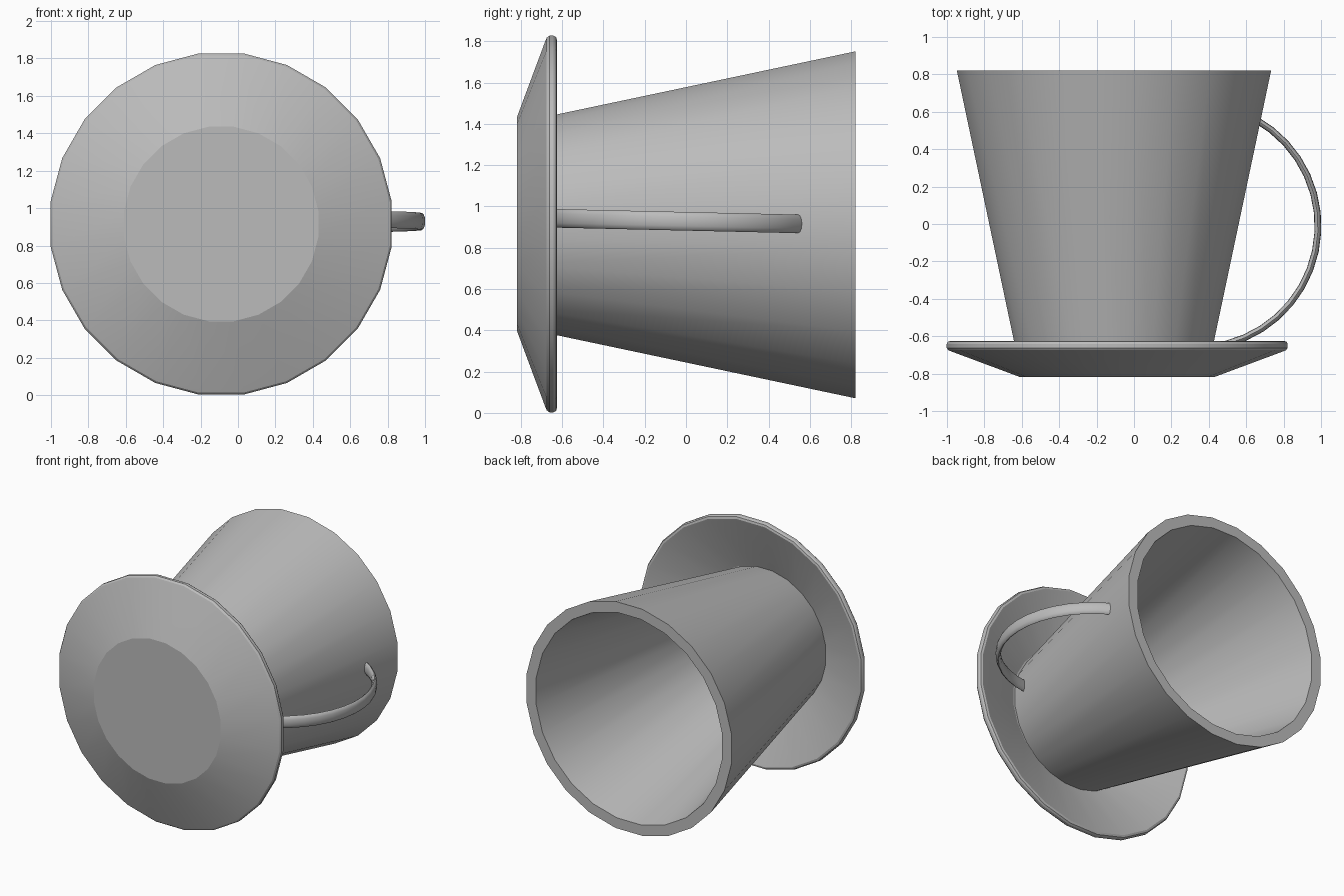
import bpy, bmesh, math

if "Cube" in bpy.data.objects:
    bpy.data.objects.remove(bpy.data.objects["Cube"])

SIDES = 24
grey = bpy.data.materials.new("plain grey")
grey.diffuse_color = (0.5, 0.5, 0.5, 1)
grey.use_nodes = True
grey.node_tree.nodes["Principled BSDF"].inputs["Base Color"].default_value = grey.diffuse_color


def finish(name, bm, angle):
    """Turn a bmesh into a smooth-shaded object with sharp edges kept."""
    bmesh.ops.recalc_face_normals(bm, faces=bm.faces)
    mesh = bpy.data.meshes.new(name)
    bm.to_mesh(mesh)
    bm.free()
    mesh.materials.append(grey)
    obj = bpy.data.objects.new(name, mesh)
    bpy.context.collection.objects.link(obj)
    bpy.ops.object.select_all(action='DESELECT')
    obj.select_set(True)
    bpy.context.view_layer.objects.active = obj
    bpy.ops.object.shade_smooth_by_angle(angle=math.radians(angle))


def bridge(bm, rings):
    """Join successive rings with quads and cap both ends."""
    for a, b in zip(rings, rings[1:]):
        n = len(a)
        for i in range(n):
            bm.faces.new((a[i], a[(i + 1) % n], b[(i + 1) % n], b[i]))
    bm.faces.new(rings[0])
    bm.faces.new(rings[-1])


def lathe(name, profile, cx, cz, angle=30):
    """Revolve (radius to flat side, y) points about an axis along y."""
    bm = bmesh.new()
    rings = []
    for r, y in profile:
        r /= math.cos(math.pi / SIDES)
        ring = []
        for i in range(SIDES):
            t = (i + 0.5) * 2 * math.pi / SIDES
            ring.append(bm.verts.new((cx + r * math.cos(t), y, cz + r * math.sin(t))))
        rings.append(ring)
    bridge(bm, rings)
    finish(name, bm, angle)


# Saucer: flat foot, sloping underside, rounded rim, dished inside
lathe("saucer", [(0.52, -0.818), (0.885, -0.682), (0.902, -0.675), (0.912, -0.662),
                 (0.912, -0.642), (0.905, -0.629), (0.89, -0.625),
                 (0.875, -0.63), (0.50, -0.77)], -0.09, 0.915, 18)

# Cup: tapered outer wall, flat lip, inner wall and floor
lathe("cup", [(0.50, -0.79), (0.84, 0.82), (0.762, 0.82), (0.445, -0.69)],
      -0.107, 0.911)

# Handle: flattened oval section swept along an arc from cup side to cup foot
bm = bmesh.new()
rings = []
STEPS, SECTION = 16, 12
for s in range(STEPS + 1):
    t = math.radians(61 - 146 * s / STEPS)
    ring = []
    for k in range(SECTION):
        a = 2 * math.pi * k / SECTION
        r = 0.652 + 0.018 * math.cos(a)
        y = -0.01 + r * math.sin(t)
        ring.append(bm.verts.new((0.332 + r * math.cos(t), y,
                                  0.928 - 0.023 * y + 0.045 * math.sin(a))))
    rings.append(ring)
bridge(bm, rings)
finish("handle", bm, 40)
